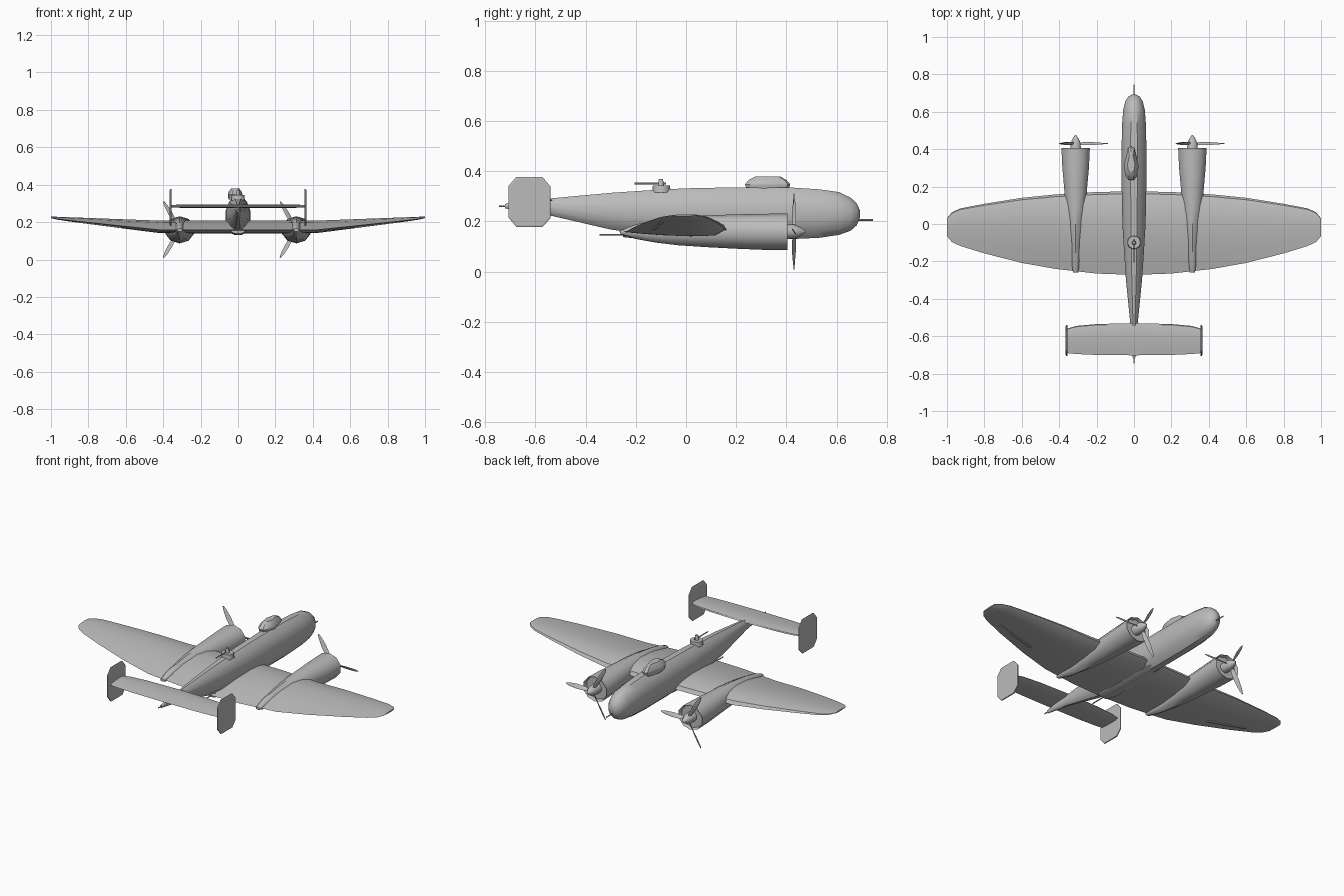
import bpy, bmesh
from math import sin, cos, pi, radians
from mathutils import Matrix, Vector

if "Cube" in bpy.data.objects:
    bpy.data.objects.remove(bpy.data.objects["Cube"])

grey = bpy.data.materials.new("airframe grey")
grey.use_nodes = True
GREY = (0.5, 0.5, 0.5, 1)
grey.diffuse_color = GREY
grey.node_tree.nodes["Principled BSDF"].inputs["Base Color"].default_value = GREY


def finish(name, bm, angle=40):
    bmesh.ops.recalc_face_normals(bm, faces=bm.faces)
    mesh = bpy.data.meshes.new(name)
    bm.to_mesh(mesh)
    bm.free()
    mesh.materials.append(grey)
    ob = bpy.data.objects.new(name, mesh)
    bpy.context.collection.objects.link(ob)
    if angle:
        bpy.ops.object.select_all(action='DESELECT')
        ob.select_set(True)
        bpy.context.view_layer.objects.active = ob
        bpy.ops.object.shade_smooth_by_angle(angle=radians(angle))
    return ob


def loft(name, rings, angle=40):
    """Skin a list of equal-length point rings and cap both ends."""
    bm = bmesh.new()
    loops = [[bm.verts.new(p) for p in ring] for ring in rings]
    for a, b in zip(loops, loops[1:]):
        for i in range(len(a)):
            j = (i + 1) % len(a)
            bm.faces.new((a[i], a[j], b[j], b[i]))
    bm.faces.new(loops[0])
    bm.faces.new(loops[-1])
    return finish(name, bm, angle)


def body(name, sections, cx=0, sides=12, angle=40):
    """Loft along y; each section is (y, bottom, top, half width)."""
    rings = []
    for y, low, high, w in sections:
        turns = [2 * pi * (i + 0.5) / sides for i in range(sides)]
        k = 1 / cos(pi / sides)
        rings.append([(cx + w * k * cos(t), y, (low + high) / 2 + (high - low) / 2 * k * sin(t))
                      for t in turns])
    return loft(name, rings, angle)


def rod(name, x, z, y0, y1, r=0.003):
    return body(name, [(y0, z - r, z + r, r), (y1, z - r, z + r, r)], x, 6)


AIRFOIL = [(0, -.003), (.03, .018), (.15, .034), (.35, .04), (.6, .028), (.8, .01),
           (1, -.012), (.8, -.02), (.6, -.026), (.35, -.03), (.12, -.027)]


def surface(name, stations):
    """Loft an airfoil across x; each station is (x, leading y, trailing y, z, thickness)."""
    both = [(-s[0],) + s[1:] for s in reversed(stations) if s[0] > 0] + stations
    return loft(name, [[(x, a + (b - a) * u, z + h * t) for u, h in AIRFOIL]
                       for x, a, b, z, t in both], 30)


def plate(name, outline, x, thick):
    """Thin upright plate from a y-z outline."""
    cy = sum(p[0] for p in outline) / len(outline)
    cz = sum(p[1] for p in outline) / len(outline)
    rings = []
    for dx, s in ((-1, .94), (-.6, 1), (.6, 1), (1, .94)):
        rings.append([(x + dx * thick / 2, cy + (y - cy) * s, cz + (z - cz) * s) for y, z in outline])
    return loft(name, rings, 0)


# Fuselage
body("fuselage", [(.692, .215, .245, .012), (.68, .185, .272, .032), (.655, .163, .295, .047),
                  (.61, .147, .317, .058), (.53, .135, .328, .064), (.42, .13, .335, .066),
                  (.2, .13, .336, .066), (0, .137, .332, .062), (-.15, .148, .324, .053),
                  (-.3, .168, .314, .043), (-.55, .226, .291, .018), (-.66, .243, .28, .013),
                  (-.72, .252, .27, .006)])
body("belly_gondola", [(.2, .132, .17, .03), (.1, .131, .165, .04), (-.2, .132, .168, .04),
                       (-.25, .138, .17, .036)], sides=8)

# Wing and tail surfaces
surface("wing", [(0, .175, -.272, .17, 1), (.2, .171, -.265, .17, 1), (.42, .158, -.24, .17, .95),
                 (.6, .14, -.208, .186, .72), (.8, .108, -.157, .204, .46), (.93, .083, -.117, .216, .28),
                 (.975, .062, -.095, .221, .2), (1, .03, -.065, .225, .12)])
surface("tailplane", [(0, -.53, -.702, .284, .24), (.2, -.535, -.7, .284, .24),
                      (.31, -.545, -.695, .284, .24), (.36, -.56, -.69, .284, .2)])
FIN = [(-.675, .378), (-.572, .378), (-.54, .34), (-.54, .212), (-.572, .178), (-.675, .178),
       (-.706, .215), (-.706, .342)]

# Cockpit canopy
CANOPY = [(0, .415), (.017, .405), (.04, .31), (.03, .255), (.014, .235),
          (-.014, .235), (-.03, .255), (-.04, .31), (-.017, .405)]
loft("canopy", [[(-.015 + x * s, .325 + (y - .325) * s, z) for x, y in CANOPY]
                for z, s in ((.32, .9), (.348, 1), (.365, .84), (.38, .52))], 25)


# Dorsal gun ring and guns
def disc(name, r0, r1, z0, z1, y):
    return loft(name, [[(r * cos(pi * i / 8), y + r * sin(pi * i / 8), z) for i in range(16)]
                       for r, z in ((r0, z0), (r1, z1))])


disc("dorsal_ring", .037, .034, .315, .344, -.098)
disc("dorsal_mount", .012, .008, .344, .37, -.1)
rod("dorsal_gun", 0, .351, -.205, -.08)
rod("nose_gun", 0, .206, .66, .745)
rod("tail_gun", 0, .261, -.745, -.69)
rod("belly_gun", 0, .147, -.345, -.24)


# Propeller blade: a twisted, tapering loft that is turned around the hub
def propeller(name, cx):
    bm = bmesh.new()
    for k in range(3):
        turn = Matrix.Translation((cx, .43, .16)) @ Matrix.Rotation(2 * pi * k / 3, 4, 'Y')
        loops = []
        for r, w, twist in ((.01, .006, 55), (.05, .012, 45), (.1, .0135, 32), (.15, .009, 22), (.173, .003, 18)):
            pitch = Matrix.Rotation(radians(twist), 4, 'X')
            ring = [Vector((r, 0, w)), Vector((r, .0025, 0)), Vector((r, 0, -w)), Vector((r, -.0025, 0))]
            loops.append([bm.verts.new(turn @ (pitch @ p)) for p in ring])
        for a, b in zip(loops, loops[1:]):
            for i in range(4):
                j = (i + 1) % 4
                bm.faces.new((a[i], a[j], b[j], b[i]))
        bm.faces.new(loops[-1])
    return finish(name, bm, 30)


# Engines, fins and aileron strips on each side
for side, sx in (("left", 1), ("right", -1)):
    ex = .312 * sx
    body(side + "_nacelle", [(.385, .115, .205, .048), (.385, .096, .222, .068), (.405, .09, .228, .076),
                             (.3, .091, .227, .071), (.2, .095, .225, .062), (.08, .101, .221, .054),
                             (-.03, .108, .214, .041), (-.12, .118, .203, .027), (-.2, .132, .187, .022),
                             (-.26, .15, .165, .014)], ex, 10)
    body(side + "_spinner", [(.38, .132, .188, .028), (.43, .133, .187, .027), (.455, .143, .177, .017),
                             (.476, .157, .163, .003)], ex, 10)
    propeller(side + "_propeller", ex)
    plate(side + "_fin", FIN, .36 * sx, .01)
    strip = [[(x * sx, y + dy, z + dz) for dy, dz in ((0, 0), (.014, -.001), (.014, .006), (0, .006))]
             for x, y, z in ((.62, -.135, .168), (.86, -.1, .199))]
    loft(side + "_aileron_strip", strip, 0)
